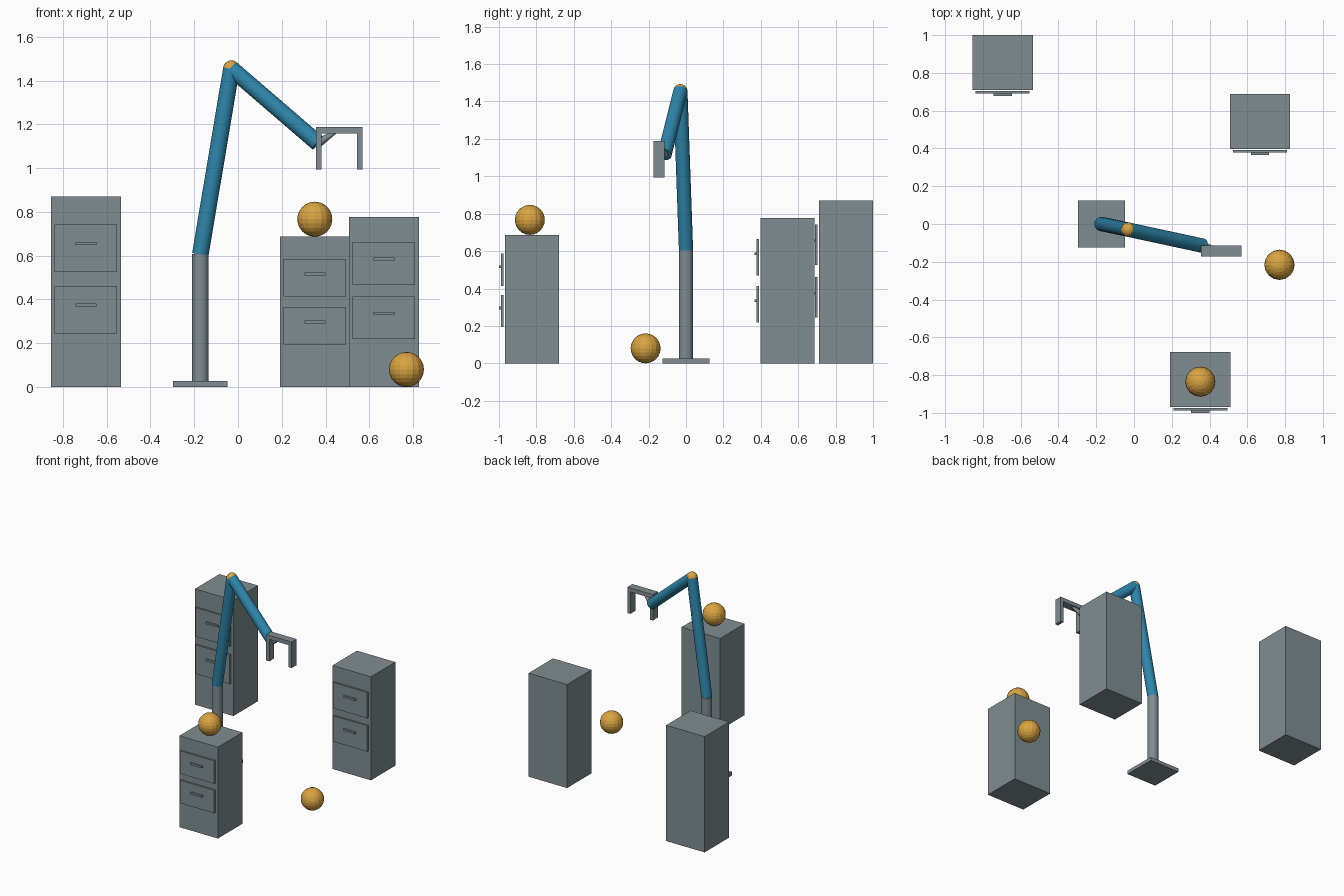
import bpy
import math
from mathutils import Vector

if "Cube" in bpy.data.objects:
    bpy.data.objects.remove(bpy.data.objects["Cube"])


def material(name, rgb):
    m = bpy.data.materials.new(name)
    lin = [(c / 255 / 12.92) if c < 11 else ((c / 255 + 0.055) / 1.055) ** 2.4 for c in rgb]
    m.diffuse_color = (*lin, 1)
    m.use_nodes = True
    m.node_tree.nodes["Principled BSDF"].inputs["Base Color"].default_value = m.diffuse_color
    return m


GREY = material("steel grey", (128, 141, 146))
BLUE = material("arm blue", (46, 134, 171))
GOLD = material("ball gold", (217, 164, 65))


def finish(name, mat, smooth=False):
    ob = bpy.context.object
    ob.name = name
    ob.data.materials.append(mat)
    if smooth:
        bpy.ops.object.shade_smooth_by_angle(angle=math.radians(35))
    return ob


def box(name, x, y, z, mat=GREY):
    """Box from (min, max) pairs on each axis."""
    bpy.ops.mesh.primitive_cube_add(size=1, location=[(a + b) / 2 for a, b in (x, y, z)])
    ob = finish(name, mat)
    ob.scale = [b - a for a, b in (x, y, z)]
    return ob


def tube(name, p, q, r1, r2, mat):
    """Round bar or cone from p to q."""
    p, q = Vector(p), Vector(q)
    bpy.ops.mesh.primitive_cone_add(vertices=24, radius1=r1, radius2=r2,
                                    depth=(q - p).length, location=(p + q) / 2)
    ob = finish(name, mat, True)
    ob.rotation_euler = (q - p).to_track_quat('Z', 'Y').to_euler()
    return ob


def ball(name, loc, r, smooth=False):
    bpy.ops.mesh.primitive_uv_sphere_add(segments=16, ring_count=12, radius=r, location=loc)
    return finish(name, GOLD, smooth)


def cabinet(name, cx, back, h):
    """Two-drawer cabinet facing -y, with its back at y = back."""
    front = back - 0.29
    box(name + "_body", (cx - 0.16, cx + 0.16), (front, back), (0, h))
    for label, f in (("lower", 0.406), ("upper", 0.728)):
        z = h * f
        box(f"{name}_{label}_drawer", (cx - 0.143, cx + 0.143),
            (front - 0.02, front - 0.007), (z - 0.125 * h, z + 0.125 * h))
        zh = z + 0.025 * h
        box(f"{name}_{label}_handle", (cx - 0.048, cx + 0.048),
            (front - 0.032, front - 0.02), (zh - 0.007, zh + 0.007))


# Cabinets
cabinet("left_cabinet", -0.695, 1.0, 0.87)
cabinet("front_cabinet", 0.351, -0.678, 0.687)
cabinet("right_cabinet", 0.667, 0.688, 0.778)

# Balls on the front cabinet and on the floor
ball("cabinet_ball", (0.351, -0.835, 0.767), 0.08)
ball("floor_ball", (0.77, -0.216, 0.08), 0.08)

# Arm: base plate, column, two links and the elbow joint
R = 0.038
shoulder = (-0.172, 0, 0.607)
elbow = (-0.03, -0.03, 1.455)
wrist = (0.365, -0.115, 1.115)
box("base_plate", (-0.297, -0.047), (-0.125, 0.125), (0, 0.027))
tube("column", (-0.172, 0, 0.02), shoulder, R, R, GREY)
tube("upper_arm", shoulder, elbow, R, R, BLUE)
tube("forearm", elbow, wrist, R, R, BLUE)
ball("elbow_joint", elbow, R, True)

# Gripper: tapered wrist, crossbar and two fingers
tube("wrist_cone", wrist, (0.465, -0.143, 1.177), 0.022, 0.004, GREY)
box("gripper_bar", (0.356, 0.568), (-0.173, -0.114), (1.158, 1.188))
for side, x in (("left", 0.356), ("right", 0.543)):
    box(side + "_finger", (x, x + 0.025), (-0.173, -0.114), (0.993, 1.158))
